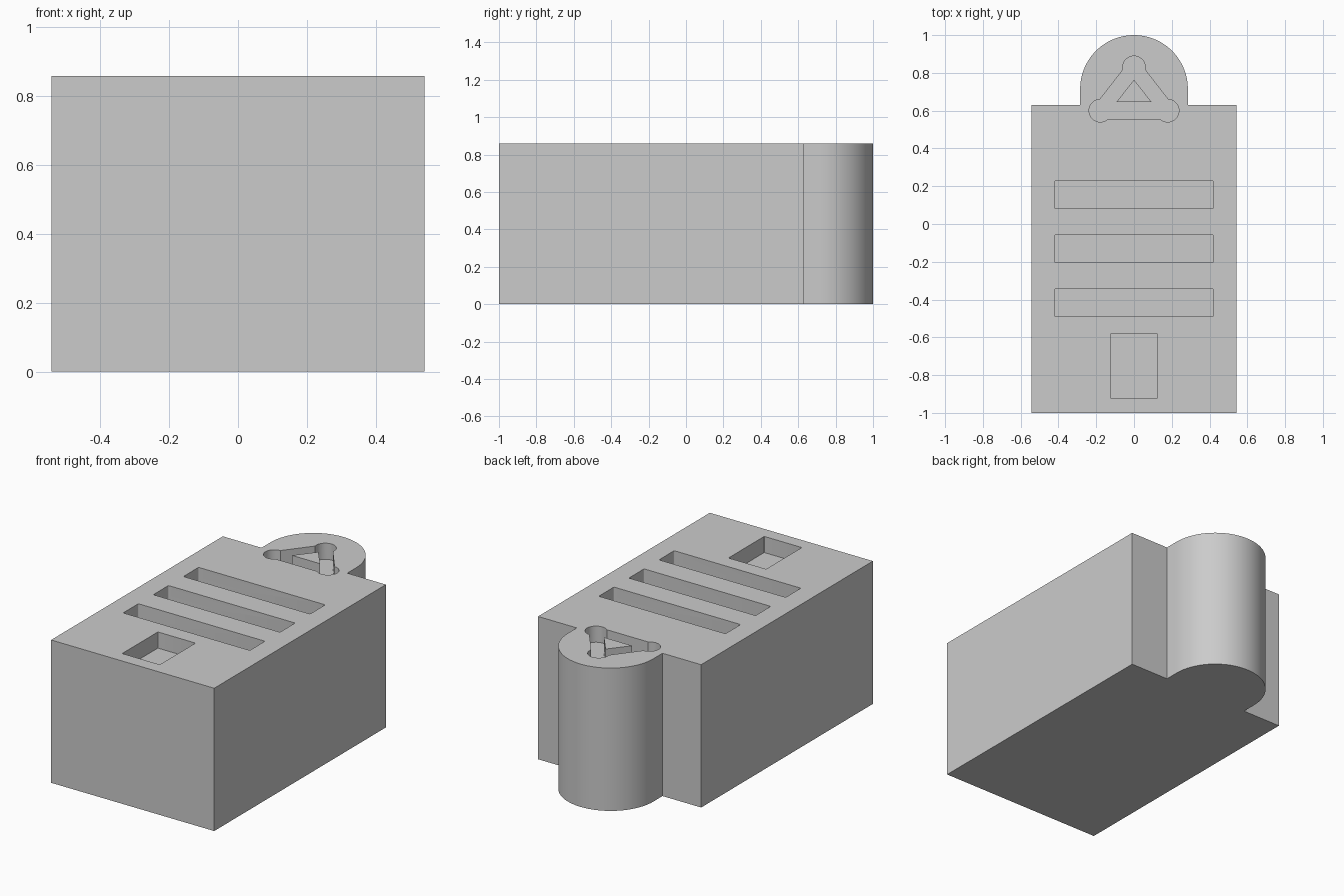
import bpy, bmesh
from math import sin, cos, radians

if "Cube" in bpy.data.objects:
    bpy.data.objects.remove(bpy.data.objects["Cube"], do_unlink=True)

HEIGHT = 0.858
FLOOR = HEIGHT - 0.097   # bottom of every pocket
ABOVE = HEIGHT + 0.1     # cutters stick out of the top

grey = bpy.data.materials.new("light_grey")
grey.use_nodes = True
grey.diffuse_color = (0.6, 0.6, 0.6, 1)
bsdf = next(n for n in grey.node_tree.nodes if n.type == 'BSDF_PRINCIPLED')
bsdf.inputs["Base Color"].default_value = grey.diffuse_color


def arc(cx, cy, r, start, end, steps):
    """Points along a circular arc, angles in degrees."""
    angles = [radians(start + (end - start) * i / steps) for i in range(steps + 1)]
    return [(cx + r * cos(a), cy + r * sin(a)) for a in angles]


def rounded_rect(half_x, y0, y1, r):
    """Rectangle centred on x = 0 with tiny corner rounds."""
    return (arc(half_x - r, y0 + r, r, -90, 0, 4) + arc(half_x - r, y1 - r, r, 0, 90, 4)
            + arc(r - half_x, y1 - r, r, 90, 180, 4) + arc(r - half_x, y0 + r, r, 180, 270, 4))


def prism(name, loops, z0, z1):
    """Extrude a filled outline (further loops are holes) from z0 to z1."""
    bm = bmesh.new()
    edges = []
    for loop in loops:
        verts = [bm.verts.new((x, y, z0)) for x, y in loop]
        edges += [bm.edges.new((verts[i - 1], verts[i])) for i in range(len(verts))]
    bmesh.ops.triangle_fill(bm, use_beauty=True, edges=edges)
    top = bmesh.ops.extrude_face_region(bm, geom=bm.faces[:], use_keep_orig=True)["geom"]
    moved = [v for v in top if isinstance(v, bmesh.types.BMVert)]
    bmesh.ops.translate(bm, verts=moved, vec=(0, 0, z1 - z0))
    bmesh.ops.recalc_face_normals(bm, faces=bm.faces[:])
    mesh = bpy.data.meshes.new(name)
    bm.to_mesh(mesh)
    bm.free()
    mesh.materials.append(grey)
    obj = bpy.data.objects.new(name, mesh)
    bpy.context.collection.objects.link(obj)
    return obj


# Block with a rounded lug at the back
W, BACK, LUG = 0.542, 0.63, 0.285
outline = ([(-W, -1), (W, -1), (W, BACK), (LUG, BACK)]
           + arc(0, 1 - LUG, LUG, 0, 180, 64) + [(-LUG, BACK), (-W, BACK)])
body = prism("block_body", [outline], 0, HEIGHT)

# Three wide slots and one square pocket
cutters = [prism("slot_cutter", [rounded_rect(0.421, y - 0.072, y + 0.072, 0.006)], FLOOR, ABOVE)
           for y in (0.155, -0.131, -0.417)]
cutters.append(prism("square_cutter", [rounded_rect(0.125, -0.921, -0.582, 0.003)], FLOOR, ABOVE))

# Triangular groove with round corner wells around a triangular island
R = 0.06
groove = (arc(0.178, 0.6, R, -132, 88, 24) + arc(0, 0.829, R, -12.4, 192.4, 24)
          + arc(-0.178, 0.6, R, 92, 312, 24))
island = [(-0.094, 0.645), (0.094, 0.645), (0, 0.763)]
cutters.append(prism("groove_cutter", [groove, island], FLOOR, ABOVE))

# Cut every pocket into the block
bpy.ops.object.select_all(action='DESELECT')
body.select_set(True)
bpy.context.view_layer.objects.active = body
for cutter in cutters:
    cutter.hide_render = True
    mod = body.modifiers.new("pocket", 'BOOLEAN')
    mod.operation = 'DIFFERENCE'
    mod.solver = 'EXACT'
    mod.object = cutter
    bpy.ops.object.modifier_apply(modifier=mod.name)
    bpy.data.objects.remove(cutter, do_unlink=True)

bpy.ops.object.shade_smooth_by_angle(angle=radians(30))
